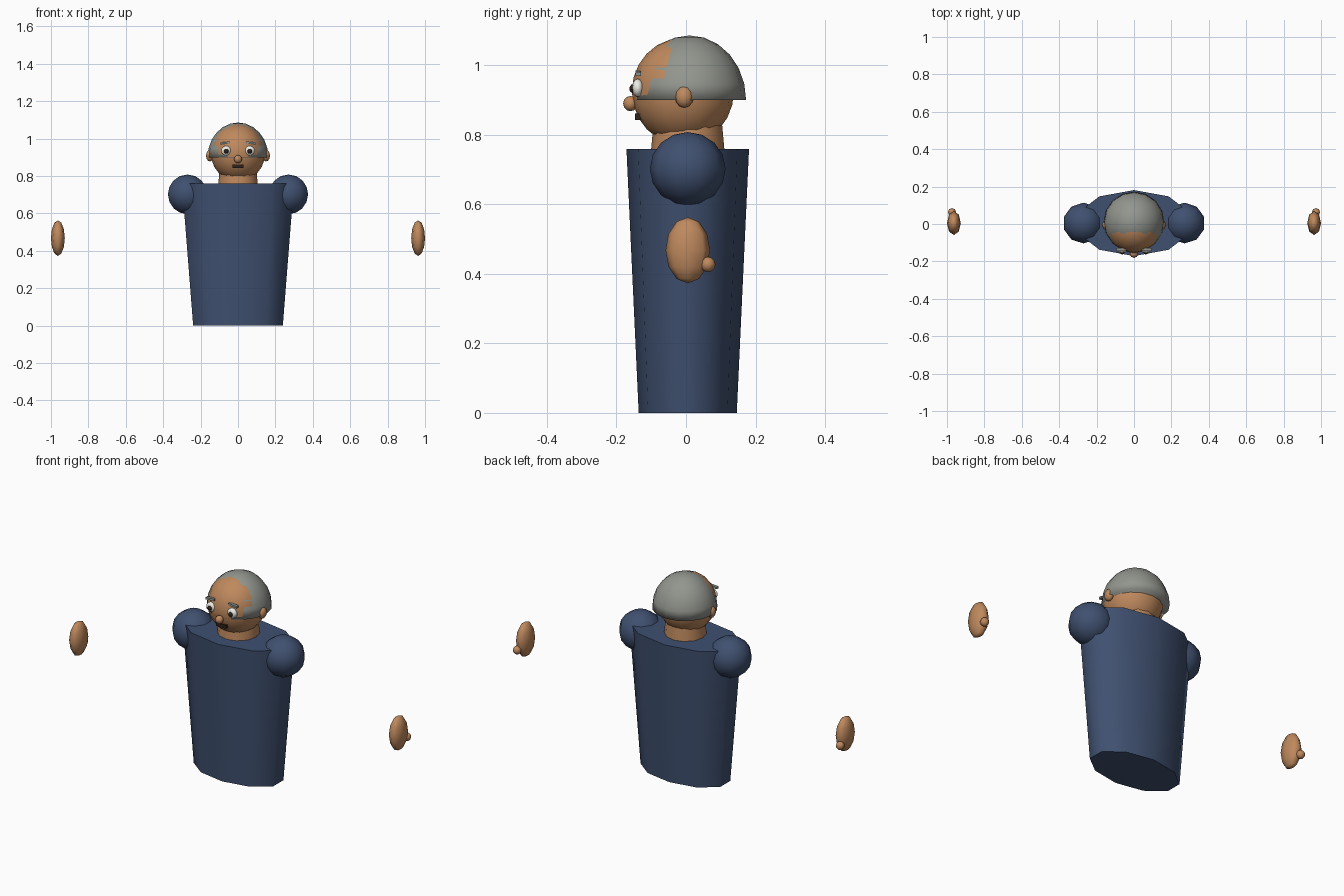
import bpy, bmesh, math

if "Cube" in bpy.data.objects:
    bpy.data.objects.remove(bpy.data.objects["Cube"])

def material(name, r, g, b):
    m = bpy.data.materials.new(name)
    m.diffuse_color = (r, g, b, 1)
    m.use_nodes = True
    m.node_tree.nodes["Principled BSDF"].inputs["Base Color"].default_value = m.diffuse_color
    return m

SKIN = material("skin", 0.52, 0.25, 0.11)
NAVY = material("navy", 0.05, 0.08, 0.16)
GREY = material("grey_hair", 0.29, 0.30, 0.27)
WHITE = material("white", 0.85, 0.85, 0.80)
DARK = material("dark", 0.03, 0.015, 0.01)

def finish(name, mat, smooth=None):
    o = bpy.context.object
    o.name = name
    o.data.materials.append(mat)
    bpy.ops.object.transform_apply(location=False, rotation=False, scale=True)
    if smooth:
        bpy.ops.object.shade_smooth_by_angle(angle=math.radians(smooth))
    return o

def ball(name, loc, size, mat, seg=10, rings=8):
    bpy.ops.mesh.primitive_uv_sphere_add(segments=seg, ring_count=rings, radius=1, location=loc)
    bpy.context.object.scale = size
    return finish(name, mat, 75)

def taper(name, r1, r2, z0, z1, ys, y, mat, seg):
    bpy.ops.mesh.primitive_cone_add(vertices=seg, radius1=r1, radius2=r2, depth=z1 - z0,
                                    location=(0, y, (z0 + z1) / 2))
    bpy.context.object.scale = (1, ys, 1)
    return finish(name, mat, 60)

def box(name, loc, size, mat, tilt=0):
    bpy.ops.mesh.primitive_cube_add(size=1, location=loc, rotation=(0, tilt, 0))
    bpy.context.object.scale = size
    return finish(name, mat)

# torso and neck
taper("torso", 0.252, 0.315, 0, 0.76, 0.56, 0.005, NAVY, 10)
taper("neck", 0.107, 0.098, 0.74, 0.84, 1, 0.005, SKIN, 12)

# head
ball("head", (0, -0.009, 0.925), (0.146, 0.147, 0.154), SKIN, 16, 12)

# hair: upper half of a slightly larger ball, set back so the forehead shows
hair = ball("hair", (0, 0.010, 0.90), (0.163, 0.163, 0.186), GREY, 16, 12)
bm = bmesh.new()
bm.from_mesh(hair.data)
cut = bmesh.ops.bisect_plane(bm, geom=bm.verts[:] + bm.edges[:] + bm.faces[:], dist=1e-4,
                             plane_co=(0, 0, 0), plane_no=(0, 0, -1), clear_outer=True)
bmesh.ops.holes_fill(bm, edges=[e for e in bm.edges if e.is_boundary], sides=0)
bm.to_mesh(hair.data)
bm.free()

# nose and mouth
ball("nose", (0, -0.160, 0.89), (0.022, 0.021, 0.022), SKIN, 8, 6)
box("mouth", (0, -0.138, 0.852), (0.06, 0.018, 0.018), DARK)

# paired parts
for side, s in (("right", 1), ("left", -1)):
    ball(side + "_shoulder", (s * 0.27, 0.005, 0.702), (0.11, 0.109, 0.106), NAVY)
    ball(side + "_hand", (s * 0.963, 0.005, 0.468), (0.037, 0.064, 0.095), SKIN, 8, 6)
    ball(side + "_thumb", (s * 0.973, 0.063, 0.427), (0.022, 0.022, 0.022), SKIN, 8, 6)
    ball(side + "_ear", (s * 0.15, -0.005, 0.909), (0.021, 0.027, 0.031), SKIN, 8, 6)
    ball(side + "_eye", (s * 0.063, -0.139, 0.935), (0.028, 0.017, 0.026), WHITE, 10, 8)
    ball(side + "_pupil", (s * 0.063, -0.152, 0.933), (0.013, 0.011, 0.013), DARK, 8, 6)
    box(side + "_eyebrow", (s * 0.068, -0.137, 0.977), (0.052, 0.016, 0.011), GREY, s * 0.08)
